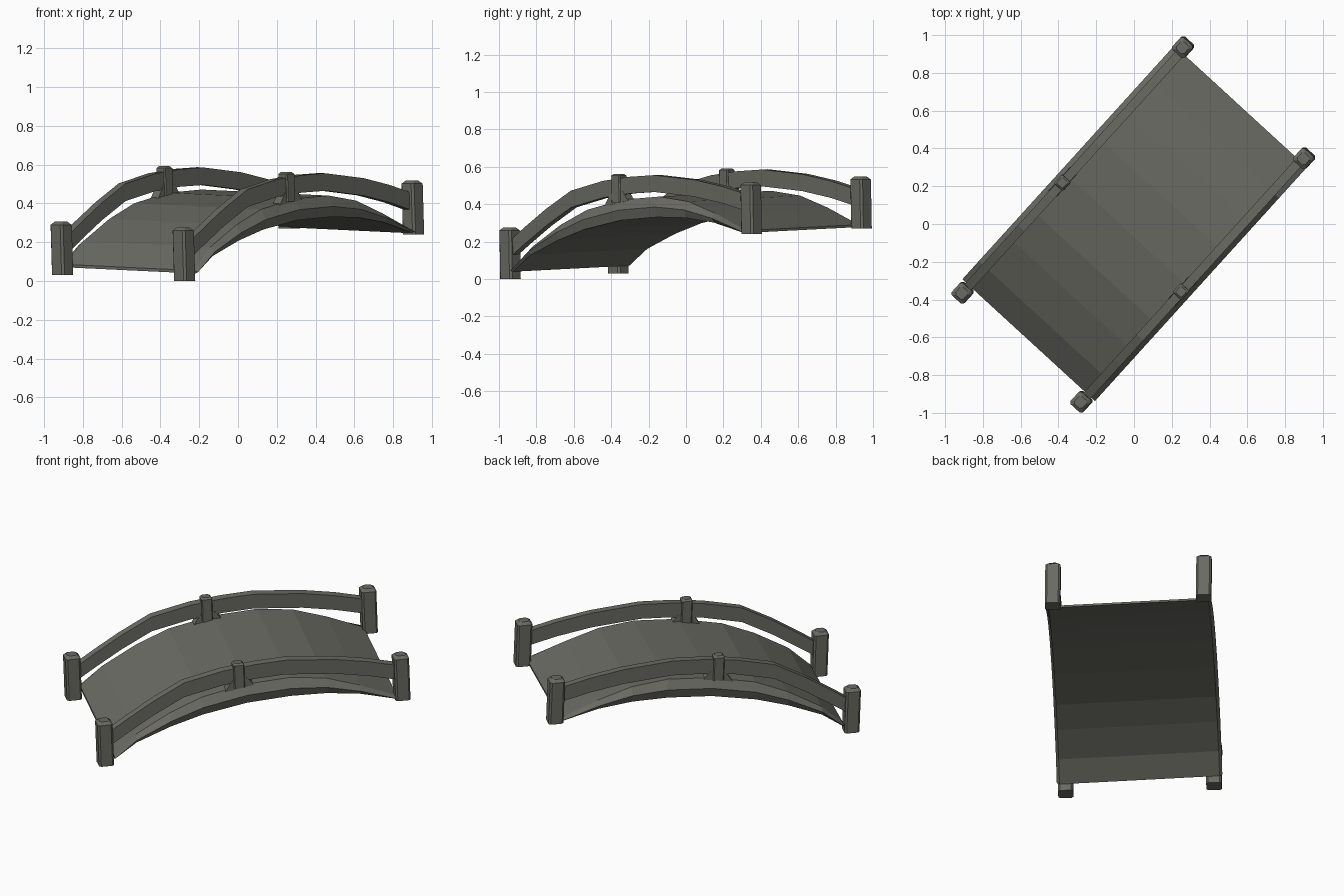
import bpy, bmesh, math

if "Cube" in bpy.data.objects:
    bpy.data.objects.remove(bpy.data.objects["Cube"])

stone = bpy.data.materials.new("warm_grey_stone")
stone.diffuse_color = (0.145, 0.145, 0.125, 1)
stone.use_nodes = True
stone.node_tree.nodes["Principled BSDF"].inputs["Base Color"].default_value = stone.diffuse_color


def place(u, v, z):
    """Bridge frame (u along, v across) to world: turned in plan, slightly rolled."""
    return (0.672 * u + 0.735 * v, 0.741 * u - 0.674 * v, z - 0.035 * v)


def finish(name, bm):
    bmesh.ops.recalc_face_normals(bm, faces=bm.faces)
    me = bpy.data.meshes.new(name)
    bm.to_mesh(me)
    bm.free()
    me.materials.append(stone)
    ob = bpy.data.objects.new(name, me)
    bpy.context.collection.objects.link(ob)
    return ob


def loft(name, rings):
    """Skin equal-length rings of world points and cap both ends."""
    bm = bmesh.new()
    rows = [[bm.verts.new(p) for p in r] for r in rings]
    n = len(rows[0])
    for a, b in zip(rows, rows[1:]):
        for i in range(n):
            j = (i + 1) % n
            bm.faces.new((a[i], a[j], b[j], b[i]))
    bm.faces.new(rows[0])
    bm.faces.new(rows[-1])
    return finish(name, bm)


# arched deck: crescent slab with flared edges (u, top z, bottom z)
deck = [(-.83, .070, .055), (-.70, .19, .145), (-.50, .305, .225),
        (-.31, .385, .282), (-.05, .440, .330), (.21, .456, .347),
        (.42, .430, .343), (.62, .365, .318), (.84, .275, .262)]
rings = []
for u, t, b in deck:
    m = (t + b) / 2
    rings.append([place(u, v, z) for v, z in
                  [(-.445, t), (.445, t), (.478, m), (.462, b), (-.462, b), (-.478, m)]])
loft("deck", rings)

# curved handrails (u, top z)
rail = [(-.87, .215), (-.75, .295), (-.60, .39), (-.42, .488), (-.19, .540),
        (0, .562), (.18, .571), (.47, .546), (.67, .511), (.86, .465)]


def post(name, u, v, z0, z1, side, chamfer, top):
    """Square post with chamfered corners and a chamfered top, leaning slightly."""
    rings = []
    for z, s in ((z0, side), (z1 - top, side), (z1, side - 2 * top)):
        h, c = s / 2, chamfer
        pts = [(h, -h + c), (h, h - c), (h - c, h), (-h + c, h),
               (-h, h - c), (-h, -h + c), (-h + c, -h), (h - c, -h)]
        ring = []
        for a, b in pts:
            x, y, zz = place(u + a, v + b, z)
            lean = (z - z0) / 0.275
            ring.append((x - .008 * lean, y - .005 * lean, zz + .035 * b))
        rings.append(ring)
    return loft(name, rings)


for label, s in (("left", -1), ("right", 1)):
    v = s * .428
    loft(label + "_handrail",
         [[place(u, v + dv, z) for dv, z in
           [(-.024, t), (.024, t), (.024, t - .09), (-.024, t - .09)]] for u, t in rail])
    # end posts
    post(label + "_lower_post", -.877, v, .015, .291, .088, .011, .016)
    post(label + "_upper_post", .870, v + s * .008, .255, .533, .088, .011, .016)
    # middle post with its foot block on the deck
    post(label + "_middle_post", -.091, v, .425, .577, .064, .006, .010)
    loft(label + "_foot_block",
         [[place(-.091 + du, v + dv, z) for du, z in
           [(-.085, .405), (.085, .435), (.045, .485), (-.045, .47)]]
          for dv in (-.026, .026)])
